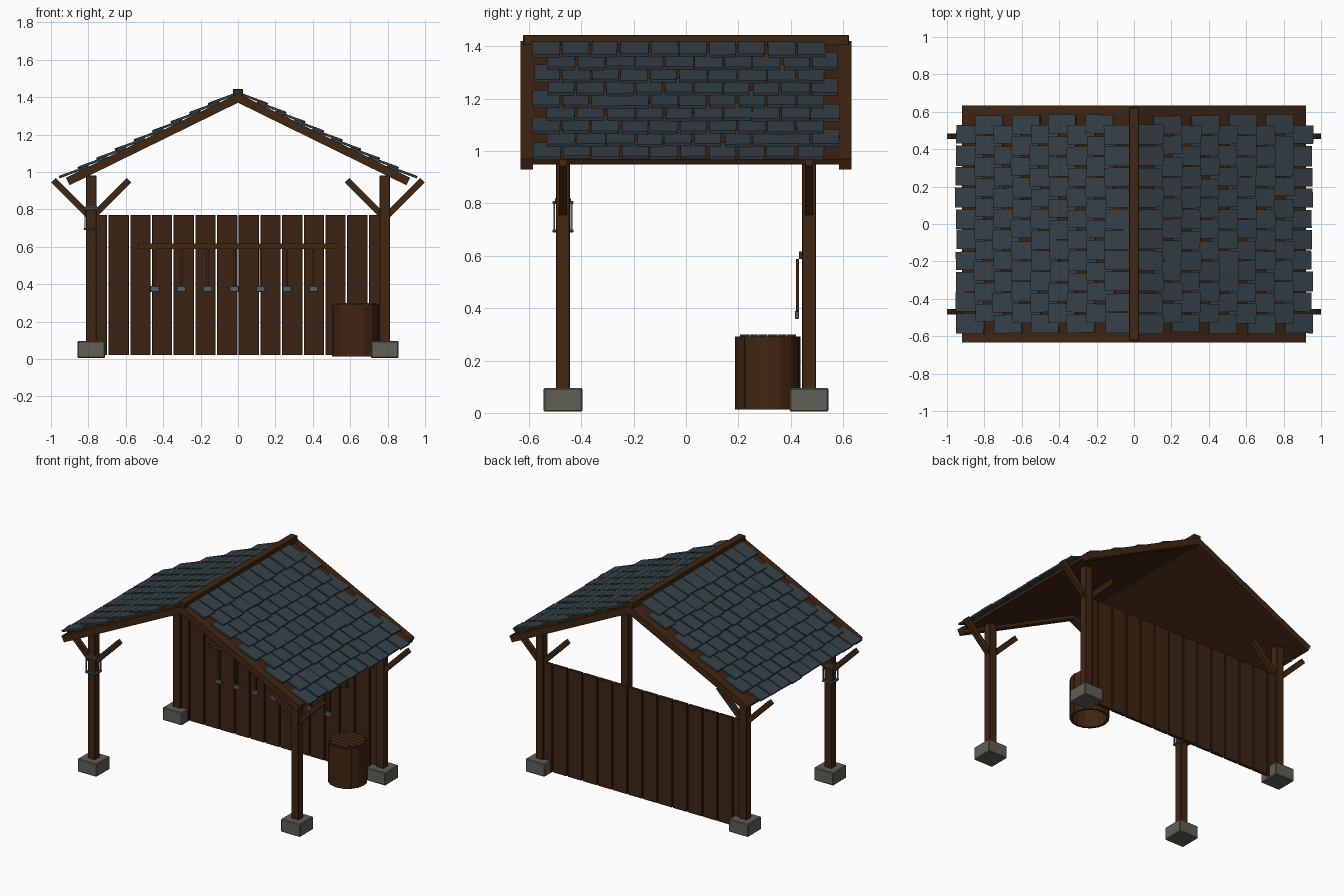
import bpy, bmesh, math, random
from mathutils import Matrix, Vector

if "Cube" in bpy.data.objects:
    bpy.data.objects.remove(bpy.data.objects["Cube"])

random.seed(4)


def material(name, rgb):
    m = bpy.data.materials.new(name)
    m.diffuse_color = (*rgb, 1)
    m.use_nodes = True
    m.node_tree.nodes["Principled BSDF"].inputs["Base Color"].default_value = m.diffuse_color
    return m


FRAME = material("frame wood", (0.052, 0.019, 0.006))
PLANK = material("plank wood", (0.046, 0.017, 0.006))
SLATE = material("blue slate", (0.036, 0.053, 0.064))
STONE = material("grey stone", (0.115, 0.115, 0.095))
METAL = material("grey metal", (0.10, 0.11, 0.11))


def box(center, size, rot=Matrix()):
    """Matrix turning a unit cube into a placed box."""
    return Matrix.Translation(center) @ rot @ Matrix.Diagonal((*size, 1))


def part(name, mat, boxes, bevel=0):
    """One object made of several boxes."""
    bm = bmesh.new()
    for m in boxes:
        bmesh.ops.create_cube(bm, size=1, matrix=m)
    mesh = bpy.data.meshes.new(name)
    bm.to_mesh(mesh)
    bm.free()
    mesh.materials.append(mat)
    ob = bpy.data.objects.new(name, mesh)
    bpy.context.collection.objects.link(ob)
    if bevel:
        mod = ob.modifiers.new("bevel", 'BEVEL')
        mod.width = bevel
        mod.segments = 1
    return ob


# Posts, footing stones and diagonal braces
PX, PY = 0.785, 0.47
corners = [(sx * PX, sy * PY) for sx in (-1, 1) for sy in (-1, 1)]
part("posts", FRAME, [box((x, y, 0.53), (0.055, 0.052, 0.9)) for x, y in corners], 0.002)
part("footing_stones", STONE, [box((x, y, 0.05), (0.148, 0.148, 0.09)) for x, y in corners], 0.005)
braces = []
for x, y in corners:
    for s in (-1, 1):
        rot = Matrix.Rotation(s * math.pi / 4, 4, 'Y')
        braces.append(box((x + s * 0.101, y, 0.854), (0.034, 0.03, 0.286), rot))
part("braces", FRAME, braces)

# Back wall planks
pitch = 0.116
part("back_wall_planks", PLANK,
     [box(((i - 6.5) * pitch, PY, 0.395), (0.108, 0.022, 0.75)) for i in range(14)], 0.002)

# Roof: each side is built in slope coordinates (down slope, along y, normal)
ANGLE = math.atan(0.49)
LENGTH = 0.92 / math.cos(ANGLE)
verges, boards, tiles = [], [], []
for side in (-1, 1):
    slope = Matrix.Translation((0, 0, 1.42))
    if side < 0:
        slope = slope @ Matrix.Rotation(math.pi, 4, 'Z')
    slope = slope @ Matrix.Rotation(ANGLE, 4, 'Y')
    for y in (-0.609, 0.609):
        verges.append(slope @ box((LENGTH / 2, y, -0.0225), (LENGTH, 0.048, 0.045)))
    boards.append(slope @ box((LENGTH / 2, 0, -0.012), (LENGTH, 1.18, 0.02)))
    for row in range(9):
        for col in range(10):
            low = 1.052 - 0.111 * row + random.uniform(-0.007, 0.005)
            y = (col - 4.5) * 0.112 + (0.028 if row % 2 else -0.028) * side
            size = (0.158, 0.102 + random.uniform(-0.006, 0.008), 0.012)
            rot = Matrix.Rotation(-0.1 + random.uniform(-0.012, 0.012), 4, 'Y') \
                @ Matrix.Rotation(random.uniform(-0.02, 0.02), 4, 'Z')
            tiles.append(slope @ box((low - 0.079, y + random.uniform(-0.003, 0.003), 0.010), size, rot))
part("verge_boards", FRAME, verges)
part("roof_boards", PLANK, boards)
part("roof_slates", SLATE, tiles)
part("ridge_beam", FRAME, [box((0, 0, 1.415), (0.054, 1.245, 0.058))], 0.003)

# Tool rack on the back wall
part("tool_rail", FRAME, [box((0, 0.447, 0.602), (1.065, 0.032, 0.028))])
tool_x = [-0.445 + 0.1415 * i for i in range(7)]
part("tool_handles", FRAME, [box((x, 0.426, 0.482), (0.012, 0.012, 0.21)) for x in tool_x])
part("tool_heads", METAL, [box((x, 0.424, 0.374), (0.048, 0.016, 0.03)) for x in tool_x], 0.002)

# Barrel: ring of flat staves with a slatted lid
BX, BY, R, N = 0.628, 0.313, 0.124, 16
staves = []
for i in range(N):
    rot = Matrix.Rotation(2 * math.pi * (i + 0.5) / N, 4, 'Z')
    p = Vector((BX, BY, 0.152)) + rot @ Vector((R - 0.009, 0, 0))
    staves.append(box(p, (0.016, 2 * R * math.tan(math.pi / N) * 0.97, 0.28), rot))
part("barrel_staves", FRAME, staves)
lid = []
for i in range(6):
    d = (i - 2.5) * 0.036
    lid.append(box((BX, BY + d, 0.29), (2 * math.sqrt(0.112 ** 2 - d * d), 0.034, 0.02)))
part("barrel_lid", FRAME, lid)

# Lantern cage around the front left post
LX, LY = -PX, -PY
part("lantern_plates", METAL, [box((LX, LY, 0.695), (0.08, 0.08, 0.012)),
                               box((LX, LY, 0.803), (0.08, 0.08, 0.012)),
                               box((LX, LY, 0.814), (0.062, 0.062, 0.012))], 0.003)
part("lantern_bars", METAL, [box((LX + a * 0.033, LY + b * 0.033, 0.75), (0.007, 0.007, 0.11))
                             for a in (-1, 1) for b in (-1, 1)])
